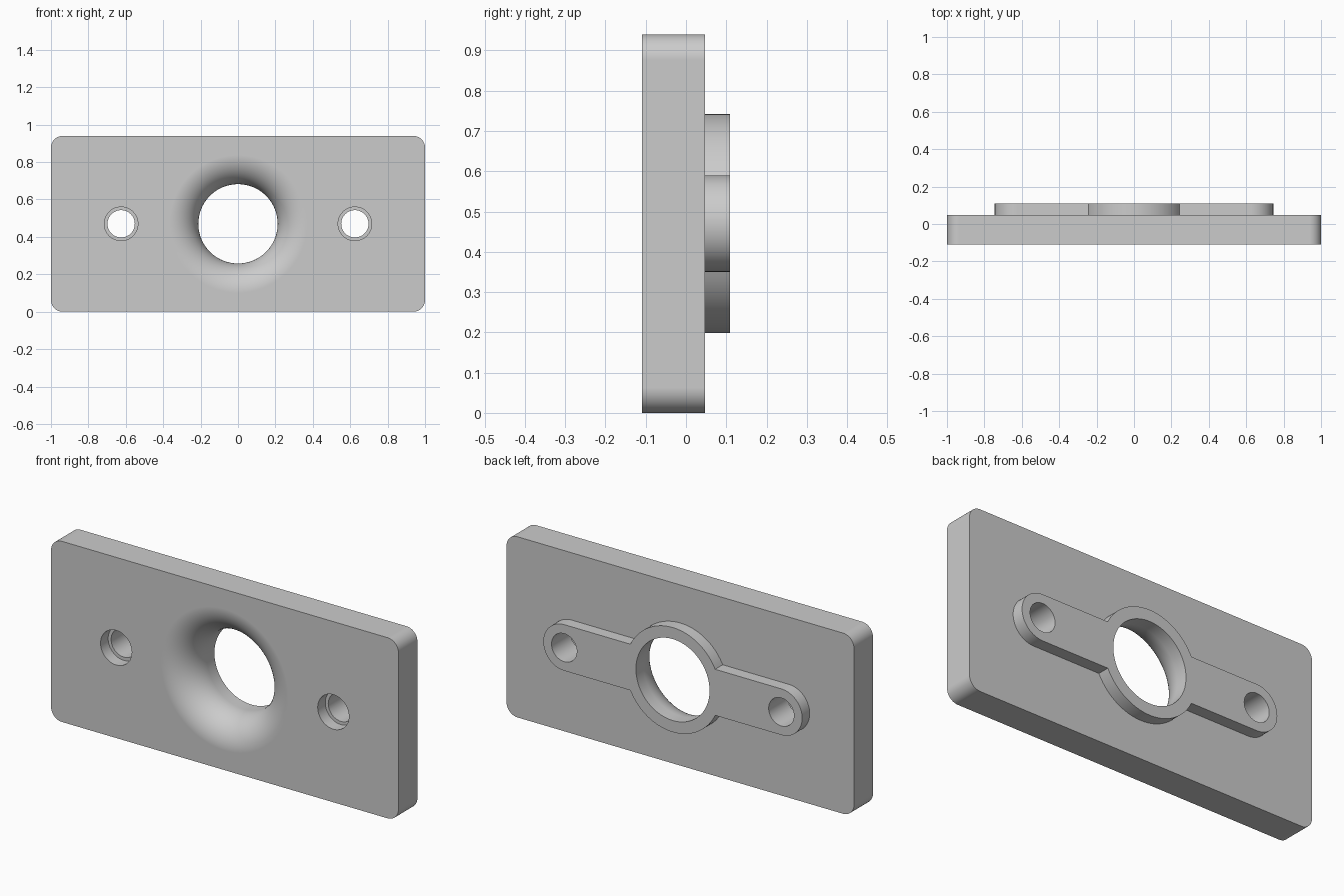
import bpy
import bmesh
from math import sin, cos, pi, asin, radians

if "Cube" in bpy.data.objects:
    bpy.data.objects.remove(bpy.data.objects["Cube"], do_unlink=True)

grey = bpy.data.materials.new("plain grey")
grey.use_nodes = True
colour = (0.6, 0.6, 0.6, 1)
grey.diffuse_color = colour
grey.node_tree.nodes["Principled BSDF"].inputs["Base Color"].default_value = colour

HEIGHT = 0.94
MID = HEIGHT / 2
FRONT, FACE, BACK = -0.109, 0.047, 0.109
HOLE_X = 0.625


def arc(cx, cz, r, start, end, n):
    """Points of an arc in the xz plane, angles in radians."""
    angles = [start + (end - start) * i / n for i in range(n + 1)]
    return [(cx + r * cos(a), cz + r * sin(a)) for a in angles]


def make_object(name, bm):
    bmesh.ops.recalc_face_normals(bm, faces=bm.faces)
    mesh = bpy.data.meshes.new(name)
    bm.to_mesh(mesh)
    bm.free()
    mesh.materials.append(grey)
    obj = bpy.data.objects.new(name, mesh)
    bpy.context.collection.objects.link(obj)
    return obj


def prism(name, outline, y0, y1):
    """Extrude an xz outline along y."""
    bm = bmesh.new()
    face = bm.faces.new([bm.verts.new((x, y0, z)) for x, z in outline])
    moved = bmesh.ops.extrude_face_region(bm, geom=[face])["geom"]
    verts = [v for v in moved if isinstance(v, bmesh.types.BMVert)]
    bmesh.ops.translate(bm, verts=verts, vec=(0, y1 - y0, 0))
    return make_object(name, bm)


def lathe(name, x, profile, n):
    """Solid of revolution about a y axis at height MID, from (radius, y) points."""
    bm = bmesh.new()
    rings = [[bm.verts.new((px, y, pz)) for px, pz in arc(x, MID, r, 0, 2 * pi, n)[:-1]]
             for r, y in profile]
    for a, b in zip(rings, rings[1:]):
        for i in range(n):
            j = (i + 1) % n
            bm.faces.new((a[i], a[j], b[j], b[i]))
    bm.faces.new(rings[0])
    bm.faces.new(rings[-1])
    return make_object(name, bm)


def combine(target, tool, operation):
    mod = target.modifiers.new(tool.name, 'BOOLEAN')
    mod.operation = operation
    mod.solver = 'EXACT'
    mod.object = tool
    tool.hide_render = True
    tool.hide_set(True)


# Rounded rectangular plate
R = 0.0625
corners = [(1 - R, HEIGHT - R), (R - 1, HEIGHT - R), (R - 1, R), (1 - R, R)]
outline = []
for k, (cx, cz) in enumerate(corners):
    outline += arc(cx, cz, R, k * pi / 2, (k + 1) * pi / 2, 10)
plate = prism("mounting_plate", outline, FRONT, FACE)

# Raised ring with two round-ended arms on the back
RING, ARM = 0.272, 0.12
a = asin(ARM / RING)
outline = (arc(0, MID, RING, a, pi - a, 40)
           + arc(-HOLE_X, MID, ARM, pi / 2, 3 * pi / 2, 28)
           + arc(0, MID, RING, pi + a, 2 * pi - a, 40)
           + arc(HOLE_X, MID, ARM, -pi / 2, pi / 2, 28))
boss = prism("raised_back_rib", outline, 0, BACK)
combine(plate, boss, 'UNION')

# Central bore flaring out to the front face
BORE, FLARE = 0.212, FACE - FRONT
profile = [(BORE + FLARE, FRONT - 0.1)]
profile += [(BORE + FLARE * (1 - sin(t)), FRONT + FLARE * (1 - cos(t)))
            for t in [pi / 2 * i / 16 for i in range(17)]]
profile.append((BORE, BACK + 0.1))
combine(plate, lathe("flared_bore_cutter", 0, profile, 96), 'DIFFERENCE')

# Counterbored screw holes
WIDE, NARROW, STEP = 0.09, 0.073, FRONT + 0.0625
for side, x in (("left", HOLE_X), ("right", -HOLE_X)):
    profile = [(WIDE, FRONT - 0.1), (WIDE, STEP), (NARROW, STEP), (NARROW, BACK + 0.1)]
    combine(plate, lathe(side + "_screw_hole_cutter", x, profile, 48), 'DIFFERENCE')

# Bake the cuts, then shade smoothly with sharp edges kept
bpy.ops.object.select_all(action='DESELECT')
bpy.context.view_layer.objects.active = plate
plate.select_set(True)
for mod in list(plate.modifiers):
    bpy.ops.object.modifier_apply(modifier=mod.name)
bpy.ops.object.shade_smooth_by_angle(angle=radians(30))
weighted = plate.modifiers.new("flat_face_normals", 'WEIGHTED_NORMAL')
weighted.keep_sharp = True

# Cutting helpers are no longer needed
for obj in [o for o in bpy.context.scene.objects if o.name.endswith("_cutter") or o == boss]:
    bpy.data.objects.remove(obj, do_unlink=True)
